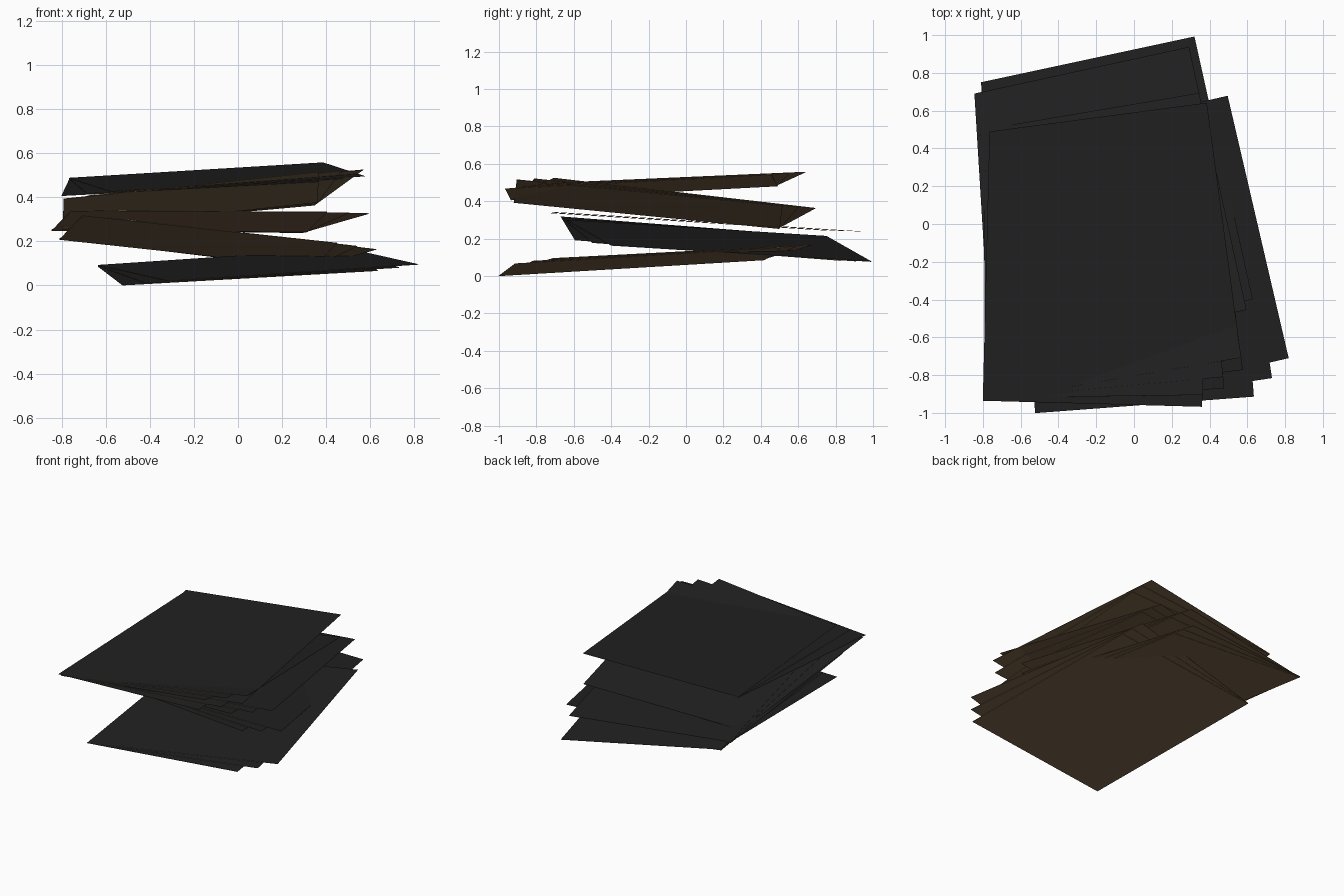
import bpy, bmesh
from math import radians
from mathutils import Matrix, Vector

cube = bpy.data.objects.get("Cube")
if cube:
    bpy.data.objects.remove(cube, do_unlink=True)

WIDTH, LENGTH, THICK, STEP = 1.163, 1.428, 0.002, 0.003


def material(name, rgb):
    m = bpy.data.materials.new(name)
    m.use_nodes = True
    color = (*rgb, 1)
    m.diffuse_color = color
    m.node_tree.nodes["Principled BSDF"].inputs["Base Color"].default_value = color
    return m


black = material("black_face", (0.015, 0.015, 0.015))
brown = material("brown_back", (0.20, 0.13, 0.07))


def sheet(name, pivot, slope, angle, lift):
    """Thin sheet hinged at its back left-hand corner, black on top."""
    bm = bmesh.new()
    bmesh.ops.create_cube(bm, size=1)
    bmesh.ops.scale(bm, vec=(WIDTH, LENGTH, THICK), verts=bm.verts)
    bmesh.ops.translate(bm, vec=(WIDTH / 2, -LENGTH / 2, THICK / 2 + lift), verts=bm.verts)
    bm.normal_update()
    for f in bm.faces:
        f.material_index = 0 if f.normal.z > 0.5 else 1
    mesh = bpy.data.meshes.new(name)
    bm.to_mesh(mesh)
    bm.free()
    mesh.materials.append(black)
    mesh.materials.append(brown)
    obj = bpy.data.objects.new(name, mesh)
    normal = Vector((-slope[0], -slope[1], 1))
    tilt = Vector((0, 0, 1)).rotation_difference(normal).to_matrix().to_4x4()
    obj.matrix_world = Matrix.Translation(pivot) @ tilt @ Matrix.Rotation(radians(angle), 4, "Z")
    bpy.context.collection.objects.link(obj)


# Fans from bottom to top: hinge corner, slope in x and y, fan angles
fans = [
    ((-0.635, 0.42, 0.085), (0.052, 0.064), (4.4, 8.7, 13.0)),
    ((-0.81, 0.75, 0.207), (-0.103, -0.085), (4.0, 8.1, 12.3)),
    ((-0.845, 0.69, 0.247), (0.0, -0.063), (3.5, 8.0, 12.3)),
    ((-0.795, 0.50, 0.252), (0.108, -0.098), (0.5, 4.9, 9.3)),
    ((-0.765, 0.49, 0.480), (0.054, 0.051), (-1.5, 3.2, 7.6)),
]

# Three sheets spread in each fan
for i, (pivot, slope, angles) in enumerate(fans, 1):
    for j, angle in enumerate(angles):
        sheet(f"fan_{i}_sheet_{j + 1}", pivot, slope, angle, j * STEP)
